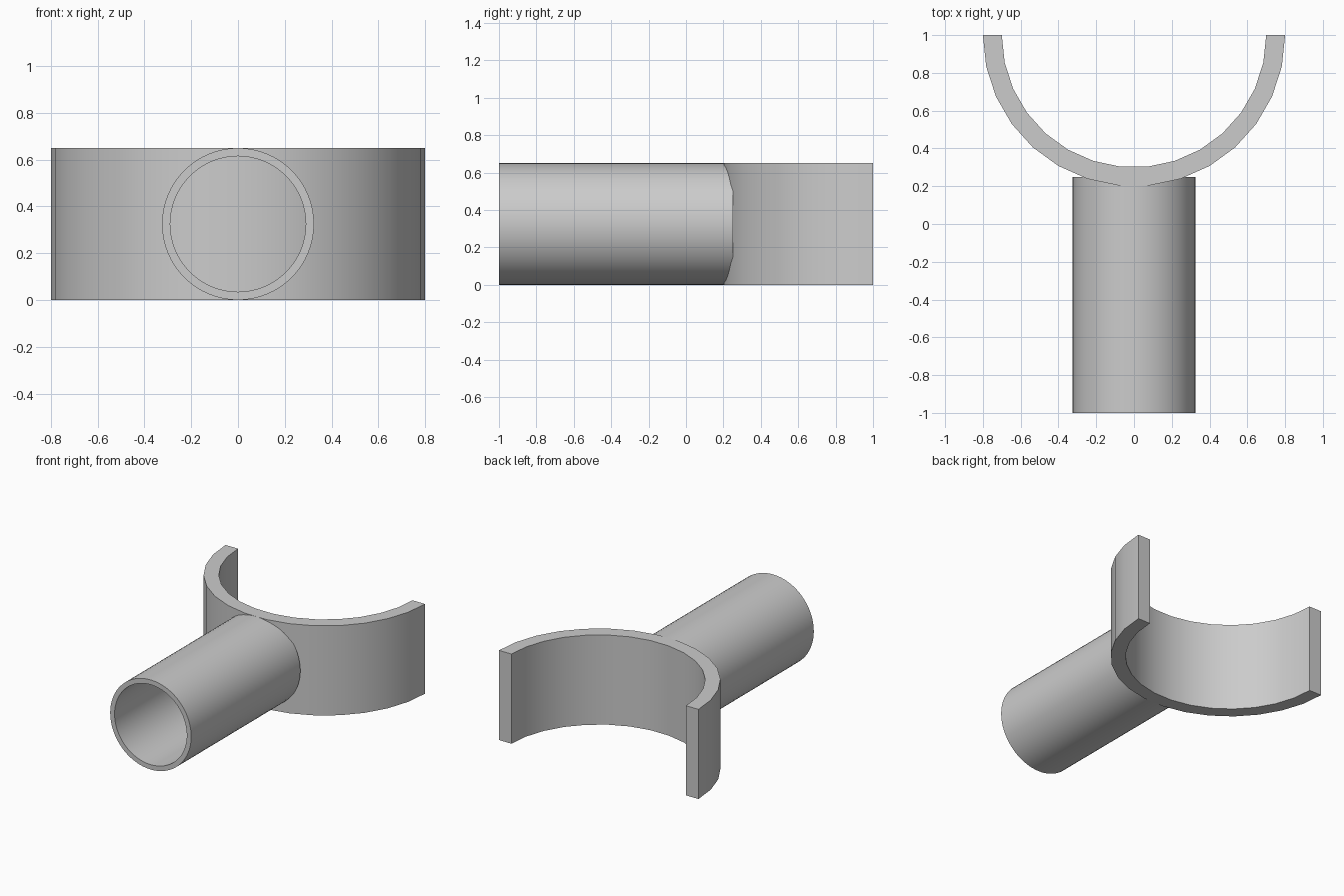
import bpy, bmesh, math
from mathutils import Vector

if "Cube" in bpy.data.objects:
    bpy.data.objects.remove(bpy.data.objects["Cube"])

grey = bpy.data.materials.new("plain_grey")
grey.diffuse_color = (0.6, 0.6, 0.6, 1)
grey.use_nodes = True
grey.node_tree.nodes["Principled BSDF"].inputs["Base Color"].default_value = grey.diffuse_color


def hollow_sweep(name, outer, inner, depth, closed):
    """Wall between two matching outlines, extruded along depth."""
    bm = bmesh.new()
    n = len(outer)
    rows = [[bm.verts.new(Vector(p) + off) for p in line]
            for line in (outer, inner) for off in (Vector(), depth)]
    o0, o1, i0, i1 = rows
    for k in range(n if closed else n - 1):
        j = (k + 1) % n
        for a, b in ((o0, o1), (o1, i1), (i1, i0), (i0, o0)):
            bm.faces.new((a[k], a[j], b[j], b[k]))
    if not closed:
        for k in (0, n - 1):
            bm.faces.new((o0[k], o1[k], i1[k], i0[k]))
    bmesh.ops.recalc_face_normals(bm, faces=bm.faces)
    mesh = bpy.data.meshes.new(name)
    bm.to_mesh(mesh)
    bm.free()
    mesh.materials.append(grey)
    obj = bpy.data.objects.new(name, mesh)
    bpy.context.collection.objects.link(obj)
    bpy.ops.object.select_all(action='DESELECT')
    obj.select_set(True)
    bpy.context.view_layer.objects.active = obj
    bpy.ops.object.shade_smooth_by_angle(angle=math.radians(30))
    return obj


# Half-ring saddle, open toward the back, 15 facets
def saddle_arc(r):
    return [(r * math.cos(a), 1 + r * math.sin(a), 0)
            for a in (math.pi + math.pi * k / 15 for k in range(16))]


hollow_sweep("saddle", saddle_arc(0.8), saddle_arc(0.7), Vector((0, 0, 0.65)), False)


# Round tube running forward, its back end sunk into the saddle wall
def tube_circle(r, sides=64):
    return [(r * math.cos(a), -1, 0.325 + r * math.sin(a))
            for a in (math.tau * k / sides for k in range(sides))]


hollow_sweep("tube", tube_circle(0.325), tube_circle(0.29), Vector((0, 1.25, 0)), True)
